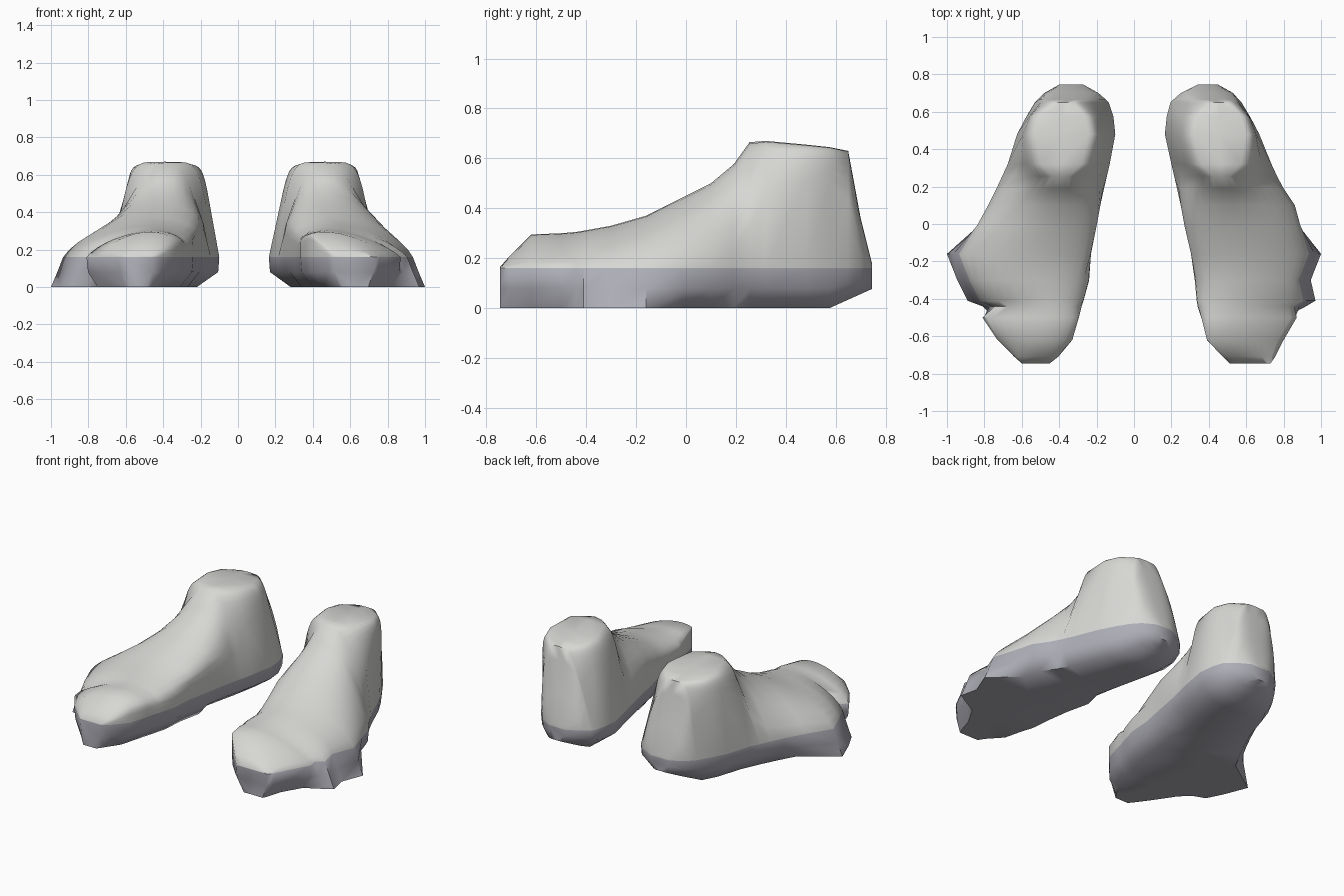
import bpy, bmesh, math

if "Cube" in bpy.data.objects:
    bpy.data.objects.remove(bpy.data.objects["Cube"])

SPLIT = 0.16  # height where the sole colour meets the skin colour


def material(name, rgb):
    m = bpy.data.materials.new(name)
    m.diffuse_color = (*rgb, 1)
    m.use_nodes = True
    m.node_tree.nodes["Principled BSDF"].inputs["Base Color"].default_value = m.diffuse_color
    return m


SKIN = material("light grey", (0.68, 0.68, 0.66))
SOLE = material("bluish grey", (0.42, 0.42, 0.47))

# Toe-to-heel stations: y, top height, squareness, top taper
STATIONS = [
    (-.745, .165, 3, 1), (-.71, .205, 2.2, 1), (-.62, .295, 2, 1),
    (-.50, .30, 1.9, 1), (-.44, .305, 1.9, 1), (-.41, .31, 1.9, 1),
    (-.30, .33, 1.9, 1), (-.16, .37, 2, 1), (-.01, .445, 2, 1),
    (.10, .50, 2, .95), (.19, .575, 2.1, .78), (.255, .665, 2.8, .5),
    (.32, .67, 6, .68), (.48, .655, 10, .75), (.575, .645, 10, .73),
    (.65, .63, 6, .5), (.665, .55, 3.5, .7), (.70, .36, 2.5, .85),
    (.745, .18, 2.5, .8)]

# Per station: inner x, outer x, x of the ridge
RIGHT = [
    (.51, .73, .60), (.475, .755, .53), (.39, .80, .46), (.36, .87, .47),
    (.34, .92, .49), (.335, .97, .50), (.325, .945, .52), (.305, 1.0, .51),
    (.27, .89, .48), (.25, .86, .47), (.23, .80, .465), (.215, .765, .465),
    (.20, .735, .465), (.165, .67, .46), (.175, .62, .455), (.195, .575, .455),
    (.21, .56, .44), (.25, .53, .41), (.34, .45, .40)]
LEFT = [
    (.45, .60, .52), (.405, .64, .50), (.33, .73, .47), (.295, .81, .45),
    (.28, .81, .45), (.27, .89, .46), (.24, .945, .46), (.23, 1.0, .44),
    (.20, .84, .40), (.18, .78, .39), (.16, .735, .39), (.145, .705, .39),
    (.13, .675, .39), (.10, .625, .385), (.11, .575, .385), (.135, .53, .38),
    (.15, .515, .37), (.19, .48, .35), (.27, .40, .34)]


def section(station, widths):
    """Closed cross-section: arch over the top, then round the sole."""
    y, top, n, taper = station
    x_in, x_out, ridge = widths
    low = max(0, (y - .575) * .45)         # heel curves up behind
    flare = .065 if -.45 < y < -.1 else 0  # little toe spreads at the ground
    side = x_out - flare
    mid, half = (x_in + side) / 2, (side - x_in) / 2
    pts = []
    for k in range(17):
        a = math.pi * k / 16
        c, s = math.cos(a), math.sin(a)
        u = math.copysign(abs(c) ** (2 / n), c) if abs(c) > 1e-6 else 0
        v = s ** (2 / n) if s > 1e-6 else 0
        x = mid + (ridge - mid) * v + half * (1 + (taper - 1) * v) * u
        pts.append((max(x, x_in), y, SPLIT + (top - SPLIT) * v))
    w = x_out - x_in
    inset_in = min(.12 if y > 0 else .07, w * .24)
    inset_out = 0 if flare else min(.06, w * .15)
    z_mid = low + (SPLIT - low) * .5
    pts += [(x_in + .006, y, z_mid),
            (x_in + inset_in, y, low),
            ((x_in + x_out) / 2, y, low),
            (x_out - inset_out, y, low),
            (x_out - flare * .4 - .008, y, z_mid)]
    return pts


def foot(name, widths, sign):
    bm = bmesh.new()
    rings = [[bm.verts.new((sign * x, y, z)) for x, y, z in section(s, w)]
             for s, w in zip(STATIONS, widths)]
    n = len(rings[0])
    for a, b in zip(rings, rings[1:]):
        for i in range(n):
            j = (i + 1) % n
            f = bm.faces.new((a[i], a[j], b[j], b[i]))
            f.material_index = 0 if i < 16 else 1
    # toe and heel ends, each split at the colour line
    for r in (rings[0], rings[-1]):
        bm.faces.new(r[:17]).material_index = 0
        bm.faces.new(r[16:] + r[:1]).material_index = 1
    bmesh.ops.recalc_face_normals(bm, faces=bm.faces)
    me = bpy.data.meshes.new(name)
    bm.to_mesh(me)
    bm.free()
    me.materials.append(SKIN)
    me.materials.append(SOLE)
    ob = bpy.data.objects.new(name, me)
    bpy.context.collection.objects.link(ob)
    bpy.ops.object.select_all(action='DESELECT')
    ob.select_set(True)
    bpy.context.view_layer.objects.active = ob
    bpy.ops.object.shade_smooth_by_angle(angle=math.radians(60))


foot("right_foot", RIGHT, 1)
foot("left_foot", LEFT, -1)
